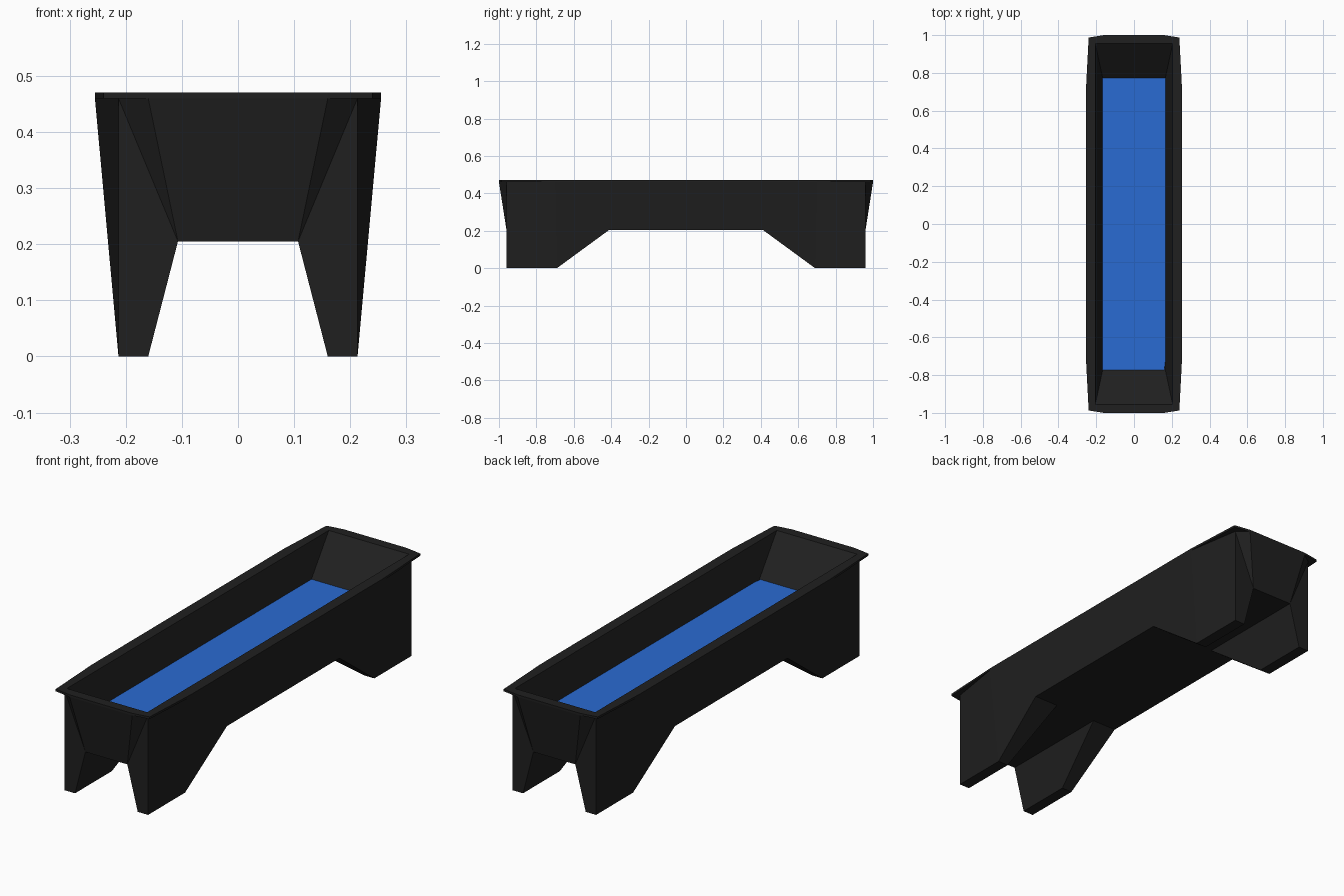
import bpy, bmesh

if "Cube" in bpy.data.objects:
    bpy.data.objects.remove(bpy.data.objects["Cube"])


def material(name, rgb):
    m = bpy.data.materials.new(name)
    m.diffuse_color = (*rgb, 1)
    m.use_nodes = True
    m.node_tree.nodes["Principled BSDF"].inputs["Base Color"].default_value = m.diffuse_color
    return m


def add_object(name, bm, mat):
    mesh = bpy.data.meshes.new(name)
    bm.to_mesh(mesh)
    bm.free()
    mesh.materials.append(mat)
    bpy.context.collection.objects.link(bpy.data.objects.new(name, mesh))


UNDER, LIP, TOP, FLOOR = 0.205, 0.46, 0.47, 0.22   # key heights

# One quarter of the trough, grouped by part
points = {
    # underside of the tub
    "u_mid": (0, 0, UNDER), "u_side": (.231, 0, UNDER),
    "u_arch": (.231, .41, UNDER), "u_in": (.107, .41, UNDER),
    "u_end": (.107, .96, UNDER), "u_endmid": (0, .96, UNDER),
    # foot
    "f_in": (.16, .69, 0), "f_side": (.213, .69, 0),
    "f_corner": (.213, .96, 0), "f_end": (.16, .96, 0),
    # top of the wall corner
    "w_corner": (.213, .96, LIP),
    # inner opening and floor of the bowl
    "i_end": (0, .955, TOP), "i_corner": (.205, .955, TOP), "i_side": (.205, 0, TOP),
    "b_mid": (0, 0, FLOOR), "b_side": (.137, 0, FLOOR),
    "b_corner": (.137, .64, FLOOR), "b_end": (0, .64, FLOOR),
}
# Rim outline, lower (l) and upper (r) edge
outline = [(0, 1), (.16, 1), (.24, .987), (.255, .7), (.255, 0)]
for i, (x, y) in enumerate(outline):
    points[f"l{i}"] = (x, y, LIP)
    points[f"r{i}"] = (x, y, TOP)

faces = [
    # underside and foot
    "u_mid u_side u_arch u_in", "u_mid u_in u_end u_endmid",
    "f_in f_side f_corner f_end", "u_in u_end f_end f_in", "u_arch u_in f_in f_side",
    # end wall
    "u_endmid u_end l1 l0", "u_end f_end f_corner", "u_end f_corner w_corner", "u_end w_corner l1",
    # long side wall
    "u_side u_arch l3 l4", "u_arch f_side l3", "f_side f_corner w_corner l3",
    # rim underside and top
    "w_corner l1 l2", "w_corner l2 l3",
    "r0 r1 i_corner i_end", "r1 r2 i_corner", "r2 r3 i_corner", "r3 r4 i_side i_corner",
    # bowl
    "i_end i_corner b_corner b_end", "i_corner i_side b_side b_corner",
    "b_mid b_side b_corner b_end",
]
faces += [f"l{i} l{i+1} r{i+1} r{i}" for i in range(4)]

# Trough body: the quarter mirrored over both axes
bm = bmesh.new()
for sx in (1, -1):
    for sy in (1, -1):
        v = {k: bm.verts.new((x * sx, y * sy, z)) for k, (x, y, z) in points.items()}
        for f in faces:
            bm.faces.new([v[k] for k in f.split()])
bmesh.ops.remove_doubles(bm, verts=bm.verts, dist=1e-4)
bmesh.ops.recalc_face_normals(bm, faces=bm.faces)
add_object("trough", bm, material("black", (.014, .014, .014)))

# Water surface
bm = bmesh.new()
bm.faces.new([bm.verts.new((x, y, .325))
              for x, y in ((-.17, -.78), (.16, -.78), (.17, -.69), (.17, .78), (-.17, .78))])
add_object("water", bm, material("blue", (.023, .147, .645)))
